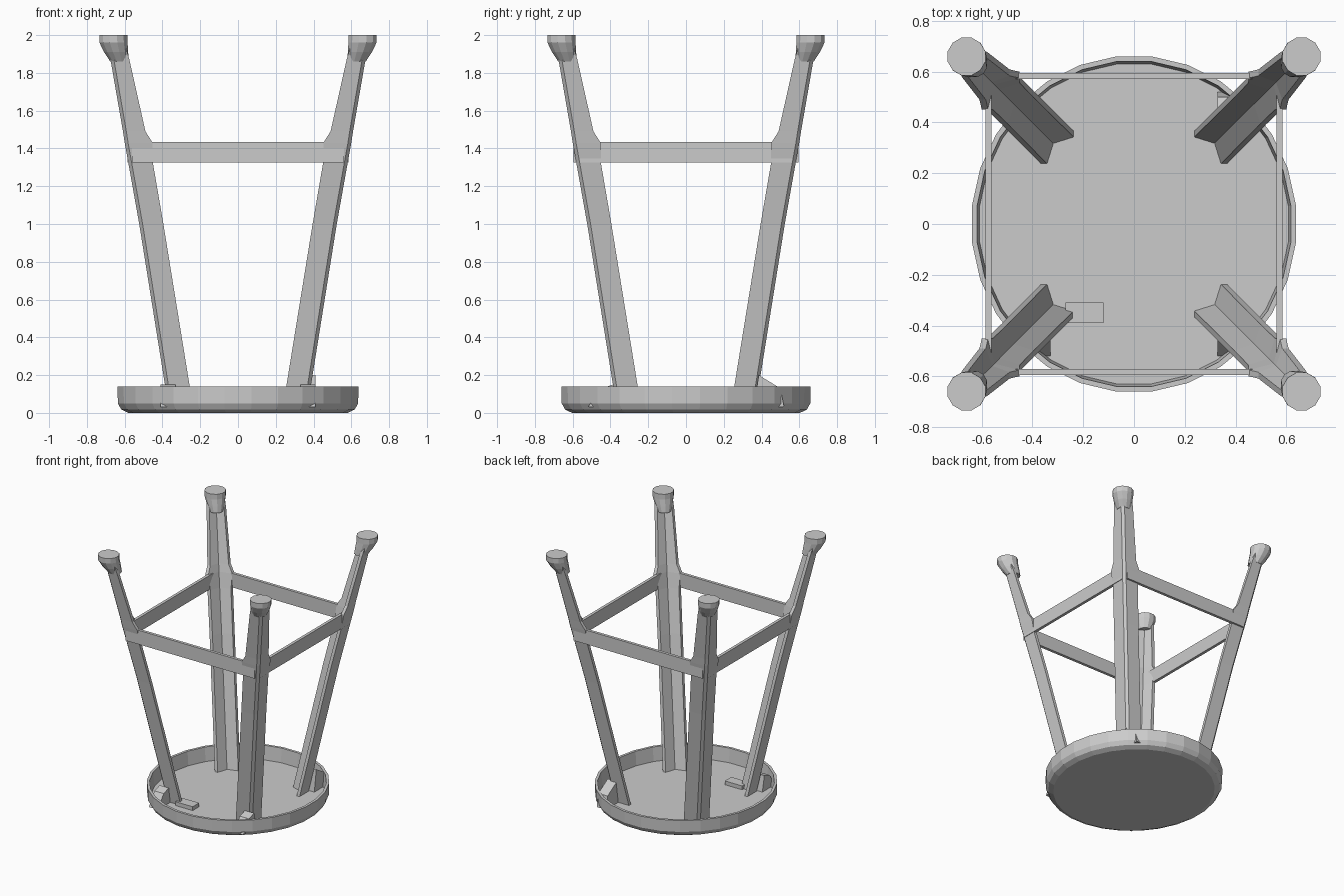
import bpy, bmesh, math

if "Cube" in bpy.data.objects:
    bpy.data.objects.remove(bpy.data.objects["Cube"])


def make_object(name, verts, faces):
    me = bpy.data.meshes.new(name)
    me.from_pydata(verts, [], faces)
    bm = bmesh.new()
    bm.from_mesh(me)
    bmesh.ops.recalc_face_normals(bm, faces=bm.faces)
    bm.to_mesh(me)
    bm.free()
    ob = bpy.data.objects.new(name, me)
    bpy.context.collection.objects.link(ob)
    return ob


def loft(name, rings):
    """Closed solid through rings with equal point counts."""
    n = len(rings[0])
    verts = [p for r in rings for p in r]
    faces = [(k * n + i, k * n + (i + 1) % n, (k + 1) * n + (i + 1) % n, (k + 1) * n + i)
             for k in range(len(rings) - 1) for i in range(n)]
    faces += [tuple(range(n)), tuple(range((len(rings) - 1) * n, len(rings) * n))]
    return make_object(name, verts, faces)


def circle(cx, cy, z, rx, ry, n):
    return [(cx + rx * math.cos(2 * math.pi * (i + .5) / n),
             cy + ry * math.sin(2 * math.pi * (i + .5) / n), z) for i in range(n)]


def box(name, x0, x1, y0, y1, z0, z1):
    return loft(name, [[(x0, y0, z), (x1, y0, z), (x1, y1, z), (x0, y1, z)] for z in (z0, z1)])


# Seat: shallow upside-down pan with chamfered edge and thin rim
profile = [(0.585, 0), (0.622, 0.018), (0.64, 0.05), (0.642, 0.14),
           (0.622, 0.14), (0.612, 0.03)]
loft("seat", [circle(0, 0, z, r, r + 0.022, 28) for r, z in profile])


# Angle-section leg profile, flared around the stretchers
def leg_ring(z, o, i, sx, sy):
    t, c, n = 0.025, 0.018, o - 0.05
    pts = [(o - c, o), (i, o), (i, o - t), (n, n), (o - t, i), (o, i), (o, o - c)]
    return [(sx * x, sy * y, z) for x, y in pts]


LEG = [(0.025, 0.367, 0.237), (1.0, 0.523, 0.395), (1.32, 0.58, 0.45),
       (1.43, 0.6, 0.452), (1.49, 0.609, 0.49), (1.87, 0.675, 0.575), (1.96, 0.69, 0.6)]

for sx, side in ((-1, "left"), (1, "right")):
    for sy, end in ((-1, "front"), (1, "back")):
        loft(f"{end}_{side}_leg", [leg_ring(z, o, i, sx, sy) for z, o, i in LEG])
        # Flared foot
        loft(f"{end}_{side}_foot", [circle(sx * c, sy * c, z, r, r, 12) for z, c, r in
             ((1.86, 0.628, 0.05), (1.91, 0.645, 0.066), (1.96, 0.659, 0.077), (2.0, 0.66, 0.077))])

# Stretchers between the legs
for s, a, b in ((-1, "front", "left"), (1, "back", "right")):
    y0, y1 = sorted((s * 0.572, s * 0.595))
    box(f"{a}_stretcher", -0.56, 0.56, y0, y1, 1.325, 1.435)
    x0, x1 = sorted((s * 0.562, s * 0.585))
    box(f"{b}_stretcher", x0, x1, -0.56, 0.56, 1.325, 1.435)

# Small brackets where the legs meet the seat
for sx, sy in ((1, 1), (-1, -1), (1, -1)):
    tag = ("right" if sx > 0 else "left") + ("_back" if sy > 0 else "_front")
    ring = [[(sx * x, sy * y, z) for x, y, z in ((w, 0.36, 0.03), (w, 0.52, 0.03),
             (w, 0.5 if sy > 0 else 0.45, 0.13), (w, 0.385, 0.2 if sy > 0 else 0.15))]
            for w in (0.33, 0.41)]
    loft(f"{tag}_bracket", ring)
box("seat_tab", -0.27, -0.12, -0.39, -0.31, 0.03, 0.06)
